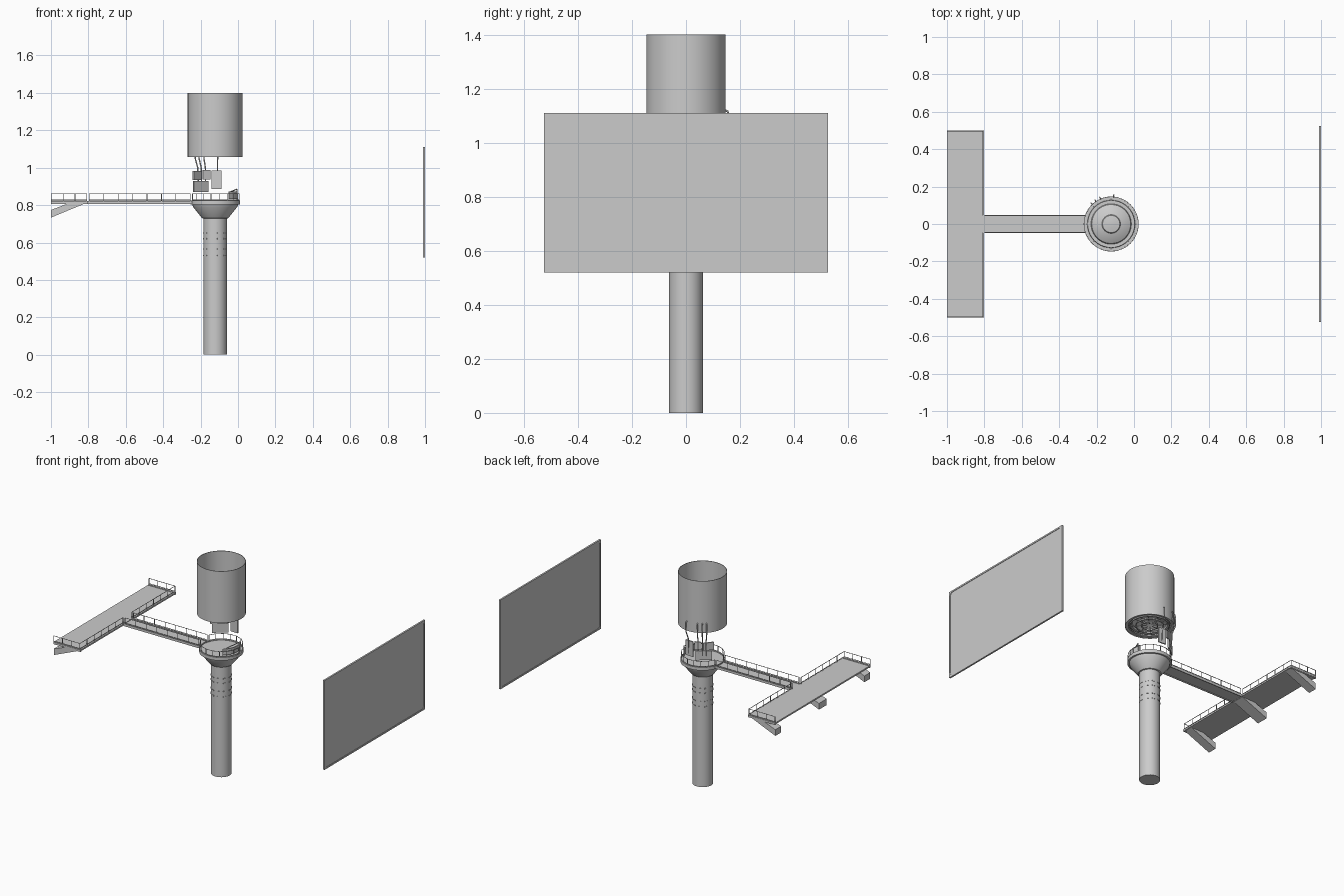
import bpy, bmesh
from math import sin, cos, radians, pi
from mathutils import Vector, Matrix

if "Cube" in bpy.data.objects:
    bpy.data.objects.remove(bpy.data.objects["Cube"])

CX = -0.122  # tower axis


def finish(name, bm, smooth=False):
    bmesh.ops.recalc_face_normals(bm, faces=bm.faces)
    me = bpy.data.meshes.new(name)
    bm.to_mesh(me)
    bm.free()
    ob = bpy.data.objects.new(name, me)
    bpy.context.collection.objects.link(ob)
    if smooth:
        bpy.ops.object.select_all(action='DESELECT')
        ob.select_set(True)
        bpy.context.view_layer.objects.active = ob
        bpy.ops.object.shade_smooth_by_angle(angle=radians(30))
    return ob


def lathe(name, profile, seg=40, closed=False):
    """Revolve (radius, z) points around the tower axis."""
    bm = bmesh.new()
    vs = [bm.verts.new((CX + r, 0, z)) for r, z in profile]
    es = [bm.edges.new(p) for p in zip(vs, vs[1:])]
    if closed:
        es.append(bm.edges.new((vs[-1], vs[0])))
    bmesh.ops.spin(bm, geom=vs + es, cent=(CX, 0, 0), axis=(0, 0, 1),
                   angle=2 * pi, steps=seg, use_duplicate=False)
    bmesh.ops.remove_doubles(bm, verts=bm.verts, dist=1e-5)
    return finish(name, bm, True)


def add_box(bm, lo, hi, matrix=Matrix()):
    lo, hi = Vector(lo), Vector(hi)
    m = matrix @ Matrix.Translation((lo + hi) / 2) @ Matrix.Diagonal((*(hi - lo), 1))
    bmesh.ops.create_cube(bm, size=1, matrix=m)


def box(name, lo, hi):
    bm = bmesh.new()
    add_box(bm, lo, hi)
    return finish(name, bm)


def bar(bm, p, q, r=0.002, sides=6):
    p, q = Vector(p), Vector(q)
    d = q - p
    m = Matrix.Translation((p + q) / 2) @ d.to_track_quat('Z', 'Y').to_matrix().to_4x4()
    bmesh.ops.create_cone(bm, cap_ends=True, segments=sides, radius1=r, radius2=r,
                          depth=d.length, matrix=m)


def railing(name, pts, base=0.815, top=0.861):
    """Post at every point, top rail and toe rail between them."""
    bm = bmesh.new()
    for x, y in pts:
        bar(bm, (x, y, base), (x, y, top))
    for a, b in zip(pts, pts[1:]):
        for z in (top, 0.827):
            bar(bm, (*a, z), (*b, z))
    return finish(name, bm)


def line(a, b, n):
    return [tuple(Vector(a).lerp(Vector(b), i / n)) for i in range(n + 1)]


def polar(deg, r, z):
    return Vector((CX + r * cos(radians(deg)), r * sin(radians(deg)), z))


def tangent(deg):
    return Matrix.Translation((CX, 0, 0)) @ Matrix.Rotation(radians(deg), 4, 'Z')


# Column, flared head and round deck
lathe("column", [(0, 0), (0.0625, 0), (0.0625, 0.735)])
lathe("flared_head", [(0.0625, 0.728), (0.07, 0.73), (0.118, 0.79), (0.122, 0.803)])
lathe("round_deck", [(0, 0.818), (0.127, 0.818), (0.127, 0.824), (0.133, 0.824),
                     (0.133, 0.803), (0.118, 0.803)])
railing("deck_railing", [tuple(polar(200 + i * 20, 0.129, 0).xy) for i in range(17)])

# Curved console on the deck edge
bm = bmesh.new()
for i in range(6):
    add_box(bm, (0.112, -0.013, 0.832), (0.118, 0.013, 0.872), tangent(-45 + i * 12))
bar(bm, polar(-40, 0.11, 0.872), polar(15, 0.12, 0.885), 0.003)
bar(bm, polar(15, 0.12, 0.82), polar(15, 0.12, 0.885), 0.003)
finish("deck_console", bm)

# Dashed rings of small rungs on the column
bm = bmesh.new()
for z in (0.53, 0.565, 0.62, 0.65):
    for i in range(10):
        add_box(bm, (0.06, -0.009, z - 0.003), (0.0645, 0.009, z + 0.003), tangent(i * 36))
finish("column_dashes", bm)

# Open drum with a domed floor and ribs underneath
lathe("drum_shell", [(0.147, 1.058), (0.147, 1.40), (0.144, 1.40), (0.144, 1.058)], 48, True)
lathe("drum_floor", [(0.144, 1.062), (0.128, 1.062), (0.126, 1.075), (0.108, 1.075),
                     (0.104, 1.085), (0.078, 1.1), (0.05, 1.108), (0.046, 1.114),
                     (0.02, 1.118), (0, 1.119)], 40)
for i, r in enumerate((0.115, 0.08, 0.045)):
    lathe(f"drum_rib_{i}", [(r, 1.06), (r + 0.006, 1.06), (r + 0.006, 1.068),
                            (r, 1.068)], 32, True)
bm = bmesh.new()
for i in range(8):
    bar(bm, polar(i * 45, 0.02, 1.066), polar(i * 45, 0.135, 1.066), 0.003)
finish("drum_spokes", bm)

# Panels hanging behind the drum
for i, (a, w, z0, z1) in enumerate([(141, 0.064, 0.933, 0.983), (112, 0.042, 0.938, 0.988),
                                    (128, 0.1, 0.87, 0.93), (86.5, 0.054, 0.885, 0.985)]):
    bm = bmesh.new()
    add_box(bm, (0.121, -w / 2, z0), (0.129, w / 2, z1), tangent(a))
    finish(f"hanging_panel_{i}", bm)
bm = bmesh.new()
for a in (134, 124, 113, 85):
    path = [polar(a, 0.146, 1.12), polar(a, 0.156, 1.115), polar(a, 0.154, 1.05),
            polar(a, 0.134, 1.0), polar(a, 0.13, 0.9)]
    for p, q in zip(path, path[1:]):
        bar(bm, p, q, 0.0035)
finish("panel_hangers", bm)

# Walkway from the deck to the platform
box("walkway_deck", (-0.805, -0.045, 0.811), (-0.235, 0.045, 0.817))
for s, side in ((-1, "front"), (1, "back")):
    y = s * 0.044
    box(f"walkway_beam_{side}", (-0.805, y - 0.003, 0.806), (-0.24, y + 0.003, 0.822))
    railing(f"walkway_railing_{side}", line((-0.795, y), (-0.255, y), 7))

# Long platform, railed on the inner edge and both ends
box("platform", (-1, -0.5, 0.81), (-0.803, 0.5, 0.82))
for s, side in ((-1, "front"), (1, "back")):
    box(f"platform_kerb_{side}", (-1, s * 0.492 - 0.006, 0.806), (-0.803, s * 0.492 + 0.006, 0.823))
    railing(f"platform_railing_{side}",
            line((-0.998, s * 0.497), (-0.808, s * 0.497), 3)
            + line((-0.808, s * 0.497), (-0.808, s * 0.047), 6)[1:])

# Angled brackets below the platform
for y, w, label in ((-0.465, 0.06, "front"), (0, 0.08, "middle"), (0.465, 0.06, "back")):
    bm = bmesh.new()
    f = bm.faces.new([bm.verts.new((x, y - w / 2, z)) for x, z in
                      ((-1, 0.733), (-1, 0.774), (-0.9, 0.812), (-0.81, 0.812))])
    ext = bmesh.ops.extrude_face_region(bm, geom=[f])
    bmesh.ops.translate(bm, vec=(0, w, 0),
                        verts=[g for g in ext["geom"] if isinstance(g, bmesh.types.BMVert)])
    finish(f"bracket_{label}", bm)


# Screen: outer frame with a rounded opening around a thin panel
def outline(hy, hz, r, n=5):
    pts = []
    for k, (sy, sz) in enumerate(((1, 1), (-1, 1), (-1, -1), (1, -1))):
        for i in range(n):
            a = radians(90 * k + 90 * i / (n - 1))
            pts.append((sy * (hy - r) + r * cos(a), 0.815 + sz * (hz - r) + r * sin(a)))
    return pts


bm = bmesh.new()
rings = [[bm.verts.new((x, y, z)) for y, z in outline(hy, hz, r)]
         for x, hy, hz, r in ((0.989, 0.525, 0.295, 0.001), (1.0, 0.525, 0.295, 0.001),
                              (1.0, 0.515, 0.285, 0.018), (0.989, 0.515, 0.285, 0.018))]
n = len(rings[0])
for k in range(4):
    a, b = rings[k], rings[(k + 1) % 4]
    for i in range(n):
        j = (i + 1) % n
        bm.faces.new((a[i], a[j], b[j], b[i]))
finish("screen_frame", bm)
box("screen_panel", (0.992, -0.52, 0.525), (0.997, 0.52, 1.105))
